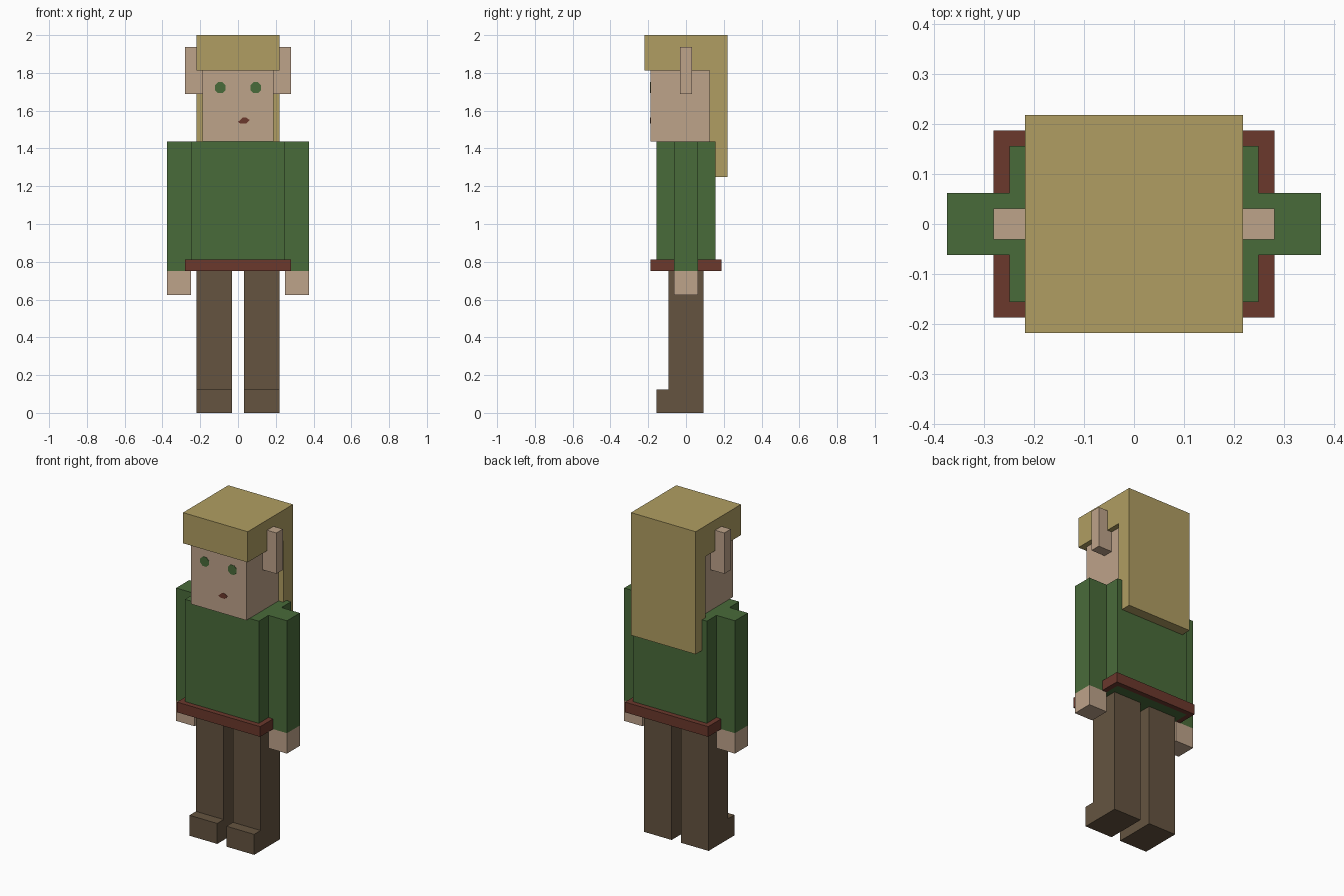
import bpy
import bmesh
import math

U = 1 / 32  # block unit: the figure is 64 units tall

default = bpy.data.objects.get("Cube")
if default:
    bpy.data.objects.remove(default, do_unlink=True)


def material(name, rgb):
    linear = [((c / 255 + 0.055) / 1.055) ** 2.4 for c in rgb] + [1]
    mat = bpy.data.materials.new(name)
    mat.use_nodes = True
    mat.diffuse_color = linear
    mat.node_tree.nodes["Principled BSDF"].inputs["Base Color"].default_value = linear
    return mat


hair = material("blond hair", (176, 158, 98))
skin = material("skin", (190, 163, 138))
green = material("green cloth", (73, 107, 58))
red = material("red brown", (107, 56, 44))
brown = material("brown trousers", (101, 84, 64))


def finish(name, bm, mat):
    bmesh.ops.recalc_face_normals(bm, faces=bm.faces)
    mesh = bpy.data.meshes.new(name)
    bm.to_mesh(mesh)
    bm.free()
    mesh.materials.append(mat)
    obj = bpy.data.objects.new(name, mesh)
    bpy.context.collection.objects.link(obj)
    return obj


def box(name, x, y, z, mat):
    """Box from (min, max) ranges given in block units."""
    bm = bmesh.new()
    bmesh.ops.create_cube(bm, size=1)
    for v in bm.verts:
        v.co = [r[0 if c < 0 else 1] * U for c, r in zip(v.co, (x, y, z))]
    return finish(name, bm, mat)


def prism(name, points, axis, lo, hi, mat):
    """Extrude an outline along x (outline is y, z) or along y (outline is x, z)."""
    bm = bmesh.new()
    verts = [bm.verts.new((lo, a, b) if axis == "x" else (a, lo, b)) for a, b in points]
    face = bm.faces.new(verts)
    new = bmesh.ops.extrude_face_region(bm, geom=[face])["geom"]
    shift = (hi - lo, 0, 0) if axis == "x" else (0, hi - lo, 0)
    bmesh.ops.translate(bm, vec=shift, verts=[g for g in new if isinstance(g, bmesh.types.BMVert)])
    bmesh.ops.scale(bm, vec=(U, U, U), verts=bm.verts)
    return finish(name, bm, mat)


# Torso and head
box("tunic", (-8, 8), (-5, 5), (24, 46), green)
box("head", (-6, 6), (-6, 4), (46, 59), skin)

# Hair: cap with a long fall at the back
hair_side = [(-7, 64), (-7, 58), (4, 58), (4, 40), (7, 40), (7, 64)]
prism("hair", hair_side, "x", -7, 7, hair)

# Belt: a band around the tunic
for side, s in (("front", -1), ("back", 1)):
    box("belt_" + side, (-9, 9), sorted((5 * s, 6 * s)), (24, 26), red)

# Paired parts
leg_side = [(-5, 0), (3, 0), (3, 24), (-3, 24), (-3, 4), (-5, 4)]
for side, s in (("left", 1), ("right", -1)):
    def span(a, b):
        return sorted((a * s, b * s))
    box("belt_" + side, span(8, 9), (-5, 5), (24, 26), red)
    prism(side + "_leg", leg_side, "x", *span(1, 7), brown)
    box(side + "_sleeve", span(8, 12), (-2, 2), (24, 46), green)
    box(side + "_hand", span(8, 12), (-2, 2), (20, 24), skin)
    box(side + "_ear", span(6, 9), (-1, 1), (54, 62), skin)
    octagon = [(3 * s + math.cos(math.radians(a)), 55.1 + math.sin(math.radians(a)))
               for a in [22.5 + 45 * i for i in range(8)]]
    prism(side + "_eye", octagon, "y", -6.08, -5.95, green)

# Mouth: small slanted lips
lips = [(0, 49.3), (0.4, 49), (1.4, 49), (2, 49.6), (1.4, 50), (0.8, 50)]
prism("mouth", lips, "y", -6.08, -5.95, red)
